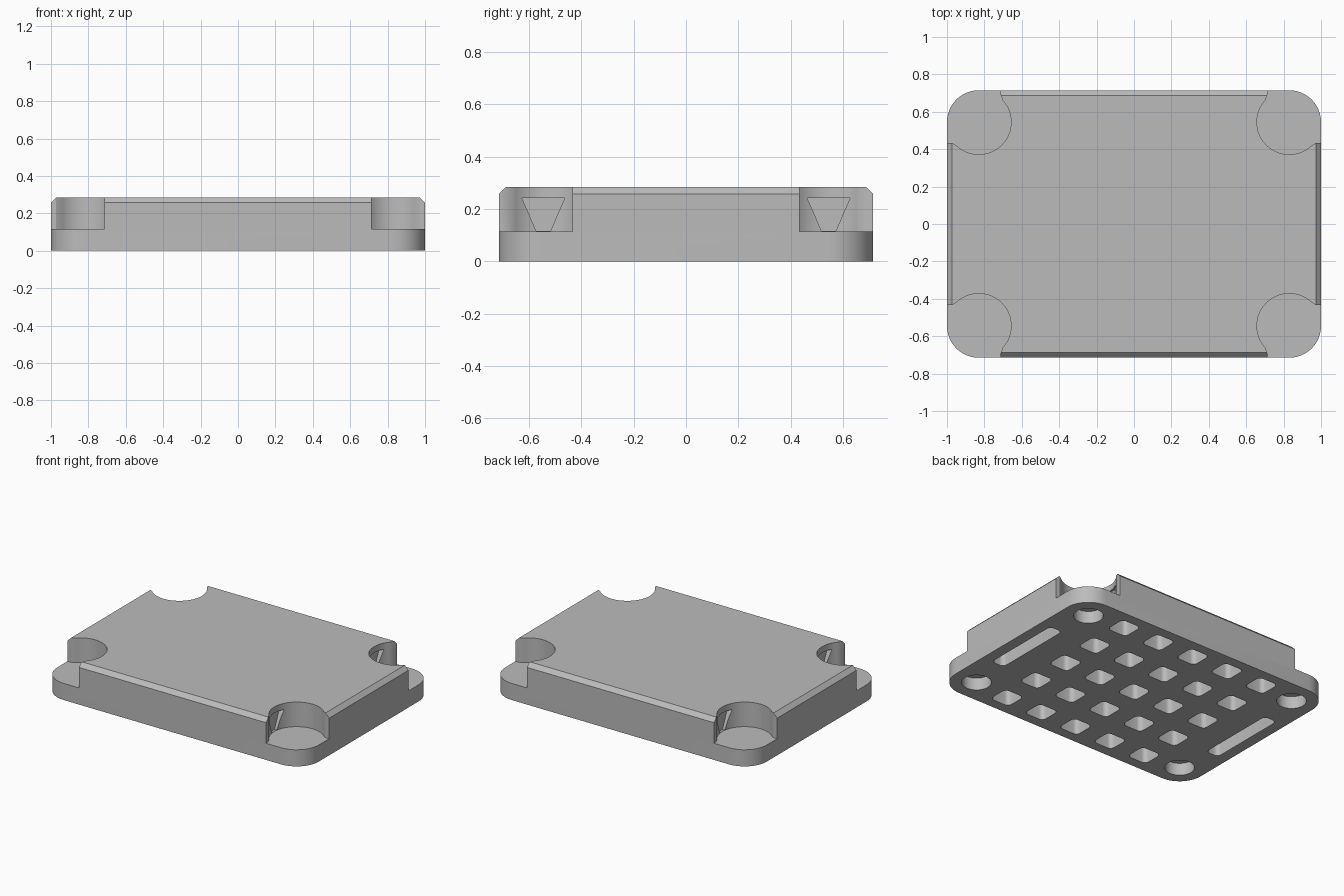
import bpy, bmesh, math

cube = bpy.data.objects.get("Cube")
if cube:
    bpy.data.objects.remove(cube, do_unlink=True)

HALF_X, HALF_Y, TOP, FLOOR = 1.0, 0.715, 0.285, 0.115
POST_X, POST_Y = 0.83, 0.545
SIGNS = [(sx, sy) for sx in (-1, 1) for sy in (-1, 1)]


def arc(cx, cy, r, start, end, steps):
    angles = [math.radians(start + (end - start) * i / steps) for i in range(steps + 1)]
    return [(cx + r * math.cos(a), cy + r * math.sin(a)) for a in angles]


def rounded_rect(cx, cy, hx, hy, r, steps):
    pts = []
    for k, (sx, sy) in enumerate([(1, 1), (-1, 1), (-1, -1), (1, -1)]):
        pts += arc(cx + sx * (hx - r), cy + sy * (hy - r), r, 90 * k, 90 * k + 90, steps)
    return pts


def loft(bm, rings):
    """Skin a closed solid through rings of 3D points."""
    loops = [[bm.verts.new(p) for p in ring] for ring in rings]
    n = len(loops[0])
    faces = [bm.faces.new(loops[0]), bm.faces.new(loops[-1])]
    for a, b in zip(loops, loops[1:]):
        for i in range(n):
            j = (i + 1) % n
            faces.append(bm.faces.new((a[i], a[j], b[j], b[i])))
    bmesh.ops.recalc_face_normals(bm, faces=faces)


def prism(bm, pts, z0, z1):
    loft(bm, [[(x, y, z) for x, y in pts] for z in (z0, z1)])


def make_object(name, bm):
    mesh = bpy.data.meshes.new(name)
    bm.to_mesh(mesh)
    bm.free()
    ob = bpy.data.objects.new(name, mesh)
    bpy.context.collection.objects.link(ob)
    return ob


# Base block: rounded slab with a chamfered top rim
bm = bmesh.new()
outer = rounded_rect(0, 0, HALF_X, HALF_Y, 0.17, 12)
inner = rounded_rect(0, 0, HALF_X - 0.028, HALF_Y - 0.028, 0.142, 12)
loft(bm, [[(x, y, 0) for x, y in outer],
          [(x, y, TOP - 0.028) for x, y in outer],
          [(x, y, TOP) for x, y in inner]])
block = make_object("base_block", bm)

# Corner pockets, round post holes, side slots and the grid of square holes
bm = bmesh.new()
pocket = [(0.715, 0.9), (0.715, 0.695)]
pocket += arc(POST_X, POST_Y, 0.173, 138, 313, 36)
pocket += [(0.973, 0.433), (1.2, 0.433), (1.2, 0.9)]
for sx, sy in SIGNS:
    prism(bm, [(sx * x, sy * y) for x, y in pocket], FLOOR, 0.5)
    prism(bm, arc(sx * POST_X, sy * POST_Y, 0.093, 0, 348.75, 31), -0.1, 0.085)
for sx in (-1, 1):
    prism(bm, rounded_rect(sx * 0.876, 0, 0.048, 0.285, 0.03, 5), -0.1, 0.2)
for i in range(-2, 3):
    for j in range(-2, 3):
        prism(bm, rounded_rect(i * 0.28, j * 0.285, 0.074, 0.074, 0.03, 5), -0.1, 0.2)
hole_cutter = make_object("hole_cutter", bm)

# Tapered recesses in the pocket walls
bm = bmesh.new()
taper = [(-0.028, FLOOR + 0.002), (0.028, FLOOR + 0.002), (0.05, 0.17), (0.082, 0.242),
         (-0.082, 0.242), (-0.05, 0.17)]
for sx, sy in SIGNS:
    loft(bm, [[(sx * x, sy * POST_Y + y, z) for y, z in taper] for x in (0.642, 0.72)])
recess_cutter = make_object("recess_cutter", bm)

# Apply the cuts
for cutter in (hole_cutter, recess_cutter):
    cutter.hide_render = True
    mod = block.modifiers.new(cutter.name, "BOOLEAN")
    mod.operation = "DIFFERENCE"
    mod.solver = "EXACT"
    mod.object = cutter
bpy.context.view_layer.update()
graph = bpy.context.evaluated_depsgraph_get()
result = bpy.data.meshes.new_from_object(block.evaluated_get(graph))
block.modifiers.clear()
block.data = result
for cutter in (hole_cutter, recess_cutter):
    bpy.data.objects.remove(cutter, do_unlink=True)

# Single grey material
grey = bpy.data.materials.new("plain_grey")
grey.use_nodes = True
colour = (0.5, 0.5, 0.5, 1)
grey.diffuse_color = colour
grey.node_tree.nodes["Principled BSDF"].inputs["Base Color"].default_value = colour
block.data.materials.clear()
block.data.materials.append(grey)

bpy.ops.object.select_all(action="DESELECT")
block.select_set(True)
bpy.context.view_layer.objects.active = block
bpy.ops.object.shade_smooth_by_angle(angle=math.radians(30))
